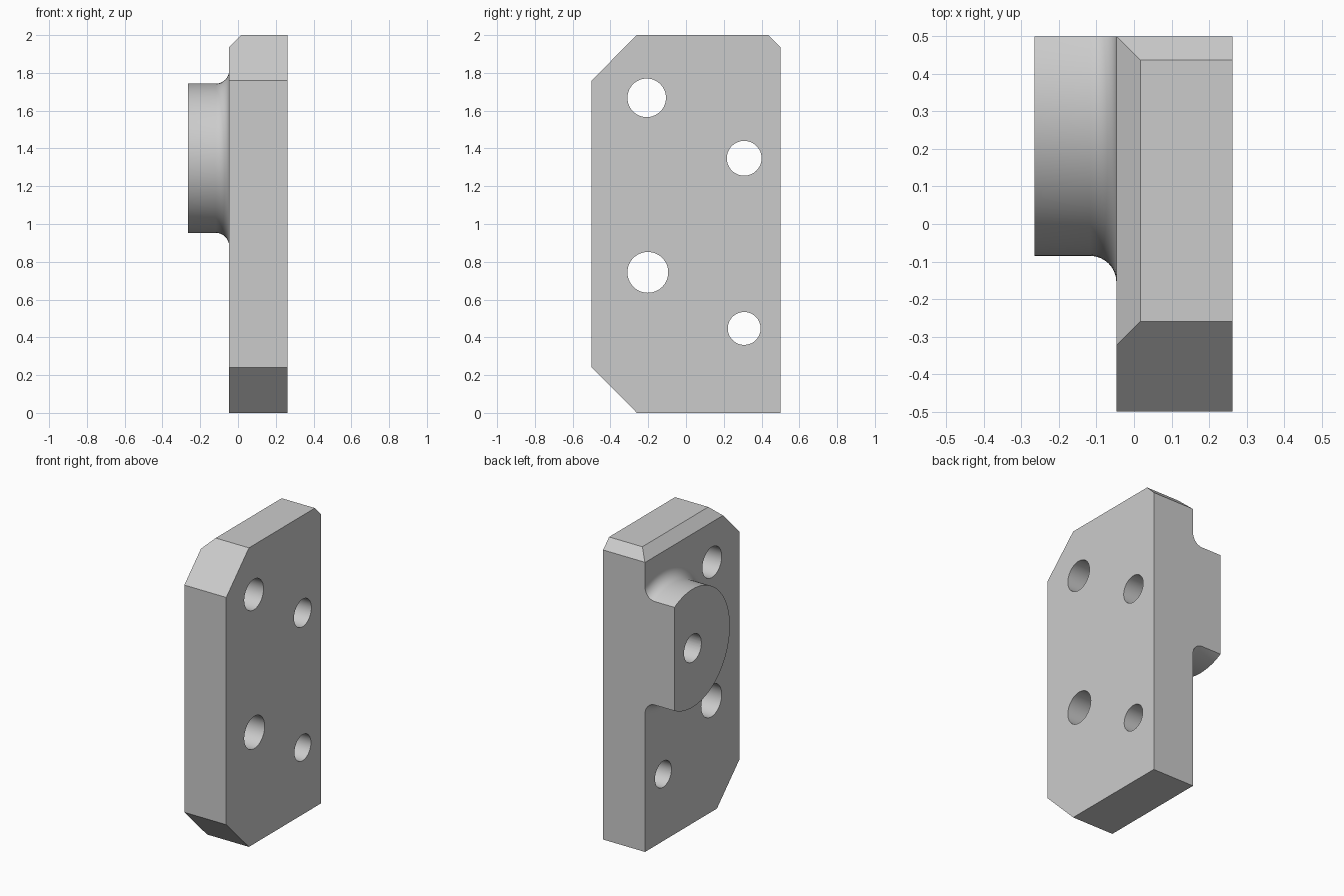
import bpy, bmesh
from math import radians, sin, cos, pi
from mathutils import Matrix, Vector

cube = bpy.data.objects.get("Cube")
if cube:
    bpy.data.objects.remove(cube, do_unlink=True)

grey = bpy.data.materials.new("light_grey")
grey.use_nodes = True
grey.diffuse_color = (0.6, 0.6, 0.6, 1)
grey.node_tree.nodes["Principled BSDF"].inputs["Base Color"].default_value = grey.diffuse_color

X0, X1, BOSS_X = -0.047, 0.263, -0.265   # plate faces and boss end


def make_object(name, bm):
    bmesh.ops.recalc_face_normals(bm, faces=bm.faces)
    mesh = bpy.data.meshes.new(name)
    bm.to_mesh(mesh)
    bm.free()
    mesh.materials.append(grey)
    ob = bpy.data.objects.new(name, mesh)
    bpy.context.collection.objects.link(ob)
    return ob


def slice_off(bm, point, normal):
    """Remove everything beyond a plane and cap the cut."""
    geom = bm.verts[:] + bm.edges[:] + bm.faces[:]
    cut = bmesh.ops.bisect_plane(bm, geom=geom, plane_co=point, plane_no=normal,
                                 clear_outer=True, dist=1e-5)["geom_cut"]
    edges = [e for e in cut if isinstance(e, bmesh.types.BMEdge) and e.is_boundary]
    bmesh.ops.edgeloop_fill(bm, edges=edges)


def boolean(target, other, operation):
    mod = target.modifiers.new(operation.lower(), 'BOOLEAN')
    mod.object, mod.operation, mod.solver = other, operation, 'EXACT'


# Plate with bevelled corners, left long at the back for a later flush trim
bm = bmesh.new()
bmesh.ops.create_cube(bm, size=1, matrix=Matrix.Translation(((X0 + X1) / 2, 0.1, 1))
                      @ Matrix.Diagonal((X1 - X0, 1.2, 2, 1)))
for point, normal in [((0, -0.26, 2), (0, -1, 1)),
                      ((0, -0.26, 0), (0, -1, -1)),
                      ((0, 0.437, 2), (0, 1, 1)),
                      ((0.017, 0, 2), (-1, 0, 1))]:
    slice_off(bm, Vector(point), Vector(normal).normalized())
plate = make_object("mounting_plate", bm)

# Round boss with a fillet at its foot, turned about its axis
RADIUS, FILLET, STEPS, SIDES = 0.395, 0.07, 8, 96
profile = [(BOSS_X, 0), (BOSS_X, RADIUS)]
for i in range(STEPS + 1):
    a = pi / 2 * i / STEPS
    profile.append((X0 - FILLET + FILLET * sin(a), RADIUS + FILLET * (1 - cos(a))))
profile += [(X0 + 0.03, RADIUS + FILLET), (X0 + 0.03, 0)]
centre = Vector((0, 0.31, 1.348))
bm = bmesh.new()
verts = [bm.verts.new(centre + Vector((x, 0, r))) for x, r in profile]
edges = [bm.edges.new(pair) for pair in zip(verts, verts[1:])]
bmesh.ops.spin(bm, geom=verts + edges, cent=centre, axis=(1, 0, 0),
               angle=2 * pi, steps=SIDES)
bmesh.ops.remove_doubles(bm, verts=bm.verts, dist=1e-5)
boss = make_object("boss", bm)
boolean(plate, boss, 'UNION')

# Through holes
helpers = [boss]
for y, z, r in [(-0.208, 1.668, 0.102), (0.308, 1.348, 0.092),
                (-0.202, 0.744, 0.108), (0.308, 0.447, 0.087)]:
    bm = bmesh.new()
    bmesh.ops.create_cone(bm, cap_ends=True, segments=64, radius1=r, radius2=r, depth=2,
                          matrix=Matrix.Translation((0, y, z)) @ Matrix.Rotation(pi / 2, 4, 'Y'))
    helpers.append(make_object("hole_cutter", bm))
    boolean(plate, helpers[-1], 'DIFFERENCE')

# Apply the booleans, then trim plate and boss flush at the back
bpy.context.view_layer.update()
result = plate.evaluated_get(bpy.context.evaluated_depsgraph_get())
bm = bmesh.new()
bm.from_mesh(result.to_mesh())
result.to_mesh_clear()
plate.modifiers.clear()
slice_off(bm, Vector((0, 0.5, 0)), Vector((0, 1, 0)))
bm.to_mesh(plate.data)
bm.free()
for ob in helpers:
    bpy.data.objects.remove(ob, do_unlink=True)

# Smooth the round walls, keep the plate faces flat
bpy.ops.object.select_all(action='DESELECT')
plate.select_set(True)
bpy.context.view_layer.objects.active = plate
bpy.ops.object.shade_smooth_by_angle(angle=radians(30))
for face in plate.data.polygons:
    face.material_index = 0
    if abs(face.normal.x) > 0.999:
        face.use_smooth = False
